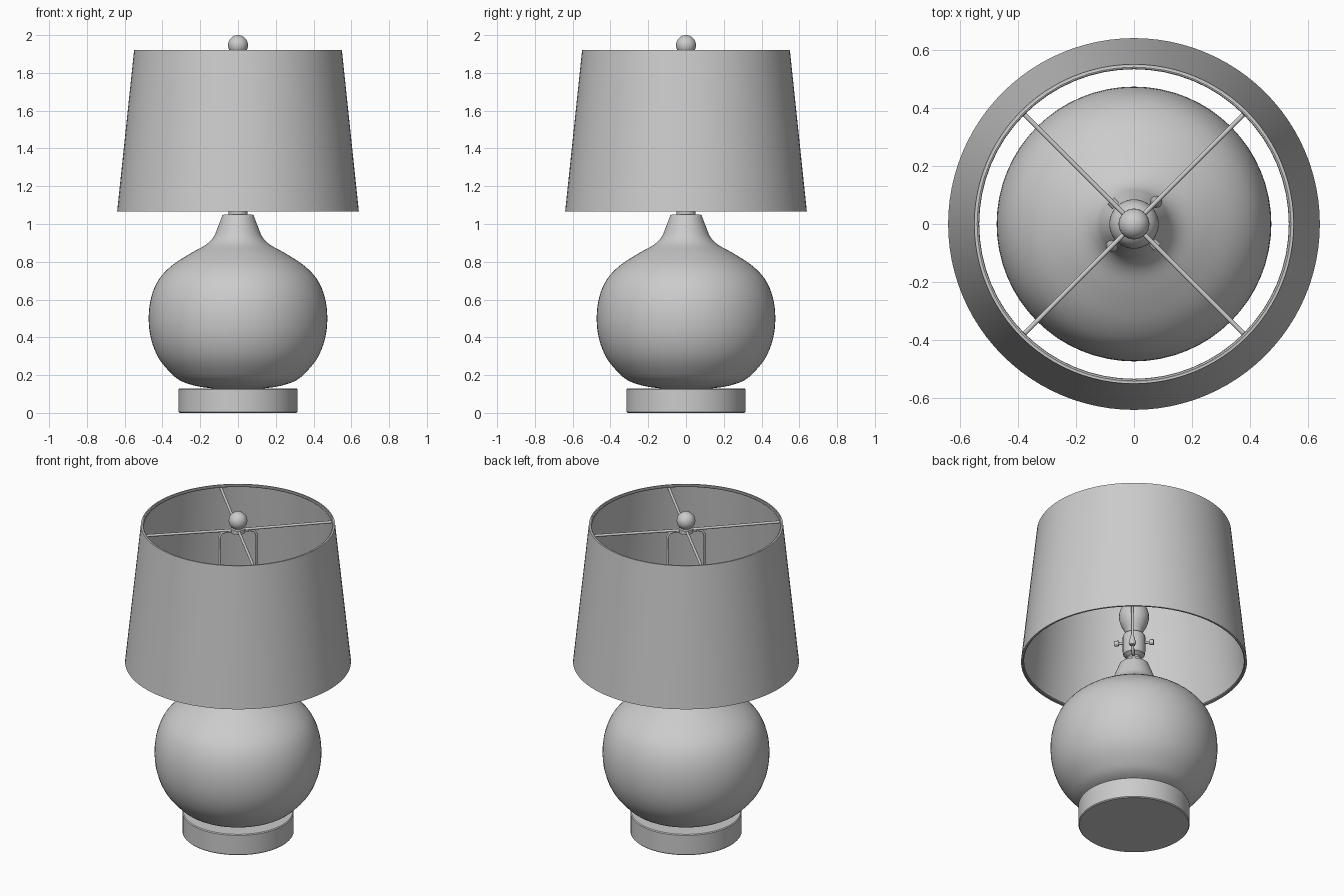
import bpy, bmesh, math
from mathutils import Vector

cube = bpy.data.objects.get("Cube")
if cube:
    bpy.data.objects.remove(cube, do_unlink=True)

grey = bpy.data.materials.new("plain grey")
grey.use_nodes = True
colour = (0.6, 0.6, 0.6, 1)
grey.diffuse_color = colour
grey.node_tree.nodes["Principled BSDF"].inputs["Base Color"].default_value = colour


def finish(name, bm, angle=40):
    """Turn a bmesh into a smooth-shaded object."""
    bmesh.ops.remove_doubles(bm, verts=bm.verts, dist=1e-5)
    bmesh.ops.recalc_face_normals(bm, faces=bm.faces)
    mesh = bpy.data.meshes.new(name)
    bm.to_mesh(mesh)
    bm.free()
    obj = bpy.data.objects.new(name, mesh)
    bpy.context.collection.objects.link(obj)
    mesh.materials.append(grey)
    bpy.ops.object.select_all(action="DESELECT")
    obj.select_set(True)
    bpy.context.view_layer.objects.active = obj
    bpy.ops.object.shade_smooth_by_angle(angle=math.radians(angle))
    return obj


def lathe(name, profile, steps=64, closed=False, at=(0, 0, 0)):
    """Spin an (r, z) profile about the z axis."""
    bm = bmesh.new()
    verts = [bm.verts.new((r, 0, z)) for r, z in profile]
    ring = verts + verts[:1] if closed else verts
    edges = [bm.edges.new(pair) for pair in zip(ring, ring[1:])]
    bmesh.ops.spin(bm, geom=verts + edges, cent=(0, 0, 0), axis=(0, 0, 1),
                   angle=math.tau, steps=steps)
    bmesh.ops.translate(bm, verts=bm.verts, vec=at)
    return finish(name, bm)


def smooth_profile(points, cuts=4):
    """Catmull-Rom interpolation through the profile points."""
    p = [Vector(q) for q in points]
    p = [p[0]] + p + [p[-1]]
    out = []
    for a, b, c, d in zip(p, p[1:], p[2:], p[3:]):
        for i in range(cuts):
            t = i / cuts
            out.append(0.5 * (2 * b + (c - a) * t + (2 * a - 5 * b + 4 * c - d) * t * t
                              + (3 * b - a - 3 * c + d) * t ** 3))
    return out + [p[-1]]


def wire(name, points, radius, bezier=False):
    """Round wire along a path."""
    curve = bpy.data.curves.new(name, "CURVE")
    curve.dimensions = "3D"
    curve.bevel_depth = radius
    curve.bevel_resolution = 3
    curve.use_fill_caps = True
    spline = curve.splines.new("BEZIER" if bezier else "POLY")
    store = spline.bezier_points if bezier else spline.points
    store.add(len(points) - 1)
    for knot, point in zip(store, points):
        if bezier:
            knot.co = point
            knot.handle_left_type = knot.handle_right_type = "AUTO"
        else:
            knot.co = (*point, 1)
    obj = bpy.data.objects.new(name, curve)
    bpy.context.collection.objects.link(obj)
    curve.materials.append(grey)
    return obj


def ball(name, radius, at):
    bm = bmesh.new()
    bmesh.ops.create_uvsphere(bm, u_segments=32, v_segments=16, radius=radius)
    bmesh.ops.translate(bm, verts=bm.verts, vec=at)
    return finish(name, bm)


def polar(r, degrees, z):
    a = math.radians(degrees)
    return (r * math.cos(a), r * math.sin(a), z)


# Plinth and ceramic body
lathe("base", [(0, 0), (0.31, 0), (0.315, 0.005), (0.315, 0.125), (0.31, 0.13), (0, 0.13)])
body = smooth_profile([(0.14, 0.13), (0.22, 0.142), (0.3, 0.168), (0.355, 0.21), (0.42, 0.29),
                       (0.46, 0.39), (0.473, 0.5), (0.46, 0.61), (0.42, 0.705), (0.35, 0.78),
                       (0.25, 0.845), (0.17, 0.89), (0.13, 0.93), (0.11, 0.975), (0.083, 1.045)])
lathe("body", [(0, 0.13)] + [tuple(q) for q in body] + [(0.076, 1.05), (0, 1.05)])

# Shade with thin wall, and its two rim wires
lathe("shade", [(0.64, 1.065), (0.55, 1.92), (0.544, 1.92), (0.634, 1.065)], 96, closed=True)
for label, radius, z in (("top", 0.54, 1.912), ("bottom", 0.63, 1.073)):
    lathe(label + "_rim_wire", [(radius + 0.007 * math.cos(i * math.tau / 8),
                                 z + 0.007 * math.sin(i * math.tau / 8)) for i in range(8)],
          64, closed=True)

# Spokes, hub and finial
for i in range(4):
    wire("shade_spoke", [polar(0.02, 45 + 90 * i, 1.89), polar(0.546, 45 + 90 * i, 1.895)], 0.008)
lathe("spoke_hub", [(0, 1.875), (0.04, 1.875), (0.04, 1.9), (0.02, 1.905), (0, 1.905)], 32)
ball("finial", 0.053, (0, 0, 1.947))

# Socket and bulb
lathe("socket", [(0, 1.045), (0.05, 1.045), (0.05, 1.075), (0.035, 1.08), (0.035, 1.095),
                 (0.06, 1.11), (0.064, 1.13), (0.064, 1.23), (0.058, 1.24), (0, 1.24)], 32)
bulb = smooth_profile([(0.04, 1.235), (0.05, 1.26), (0.075, 1.31), (0.085, 1.36),
                       (0.073, 1.41), (0.04, 1.44), (0, 1.45)])
lathe("bulb", [tuple(q) for q in bulb], 32)

# Harp: saddle arms, ferrules and upright wires joined at the hub
for side in (45, 225):
    wire("harp_arm", [polar(0.03, side, 1.085), polar(0.075, side, 1.09),
                      polar(0.108, side, 1.13)], 0.009, bezier=True)
    lathe("harp_ferrule", [(0, 1.11), (0.017, 1.115), (0.021, 1.13), (0.012, 1.165),
                           (0.008, 1.18), (0, 1.18)], 16, at=polar(0.108, side, 0))
    wire("harp_upright", [polar(0.108, side, 1.12), polar(0.108, side, 1.85),
                          polar(0.095, side, 1.875), polar(0.07, side, 1.882),
                          polar(0.01, side, 1.885)], 0.007)

# Switch stems with knobs on the socket
for side in (135, 315):
    wire("switch_stem", [polar(0.05, side, 1.19), polar(0.1, side, 1.19)], 0.008)
    wire("switch_knob", [polar(0.088, side, 1.19), polar(0.112, side, 1.19)], 0.017)
